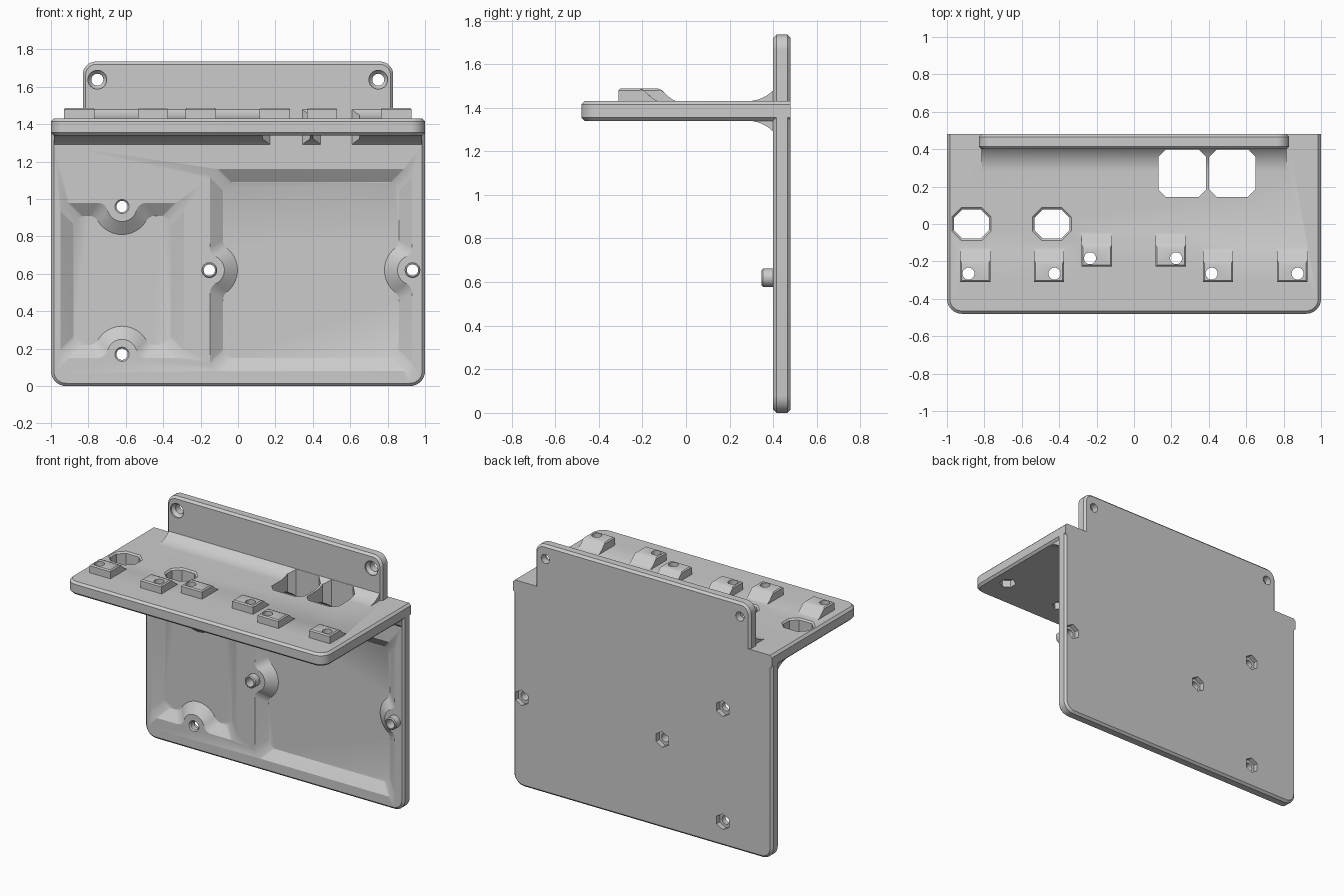
import bpy, bmesh
from math import sin, cos, pi, sqrt, atan2, radians
from mathutils import Vector

if "Cube" in bpy.data.objects:
    bpy.data.objects.remove(bpy.data.objects["Cube"])

PLACE = {'x': lambda a, b, h: (h, a, b),
         'y': lambda a, b, h: (a, h, b),
         'z': lambda a, b, h: (a, b, h)}


def loft(name, axis, rings, chamfer=0, pick=None):
    """Closed solid through 2D outlines [(height, points)], optionally chamfered on picked edges."""
    bm = bmesh.new()
    rows = [[bm.verts.new(PLACE[axis](a, b, h)) for a, b in pts] for h, pts in rings]
    n = len(rows[0])
    for r0, r1 in zip(rows, rows[1:]):
        for i in range(n):
            j = (i + 1) % n
            bm.faces.new((r0[i], r0[j], r1[j], r1[i]))
    caps = [bm.faces.new(rows[0]), bm.faces.new(rows[-1])]
    bmesh.ops.recalc_face_normals(bm, faces=bm.faces)
    if chamfer:
        edges = [e for e in bm.edges if pick(e)] if pick else list({e for f in caps for e in f.edges})
        bmesh.ops.bevel(bm, geom=edges, offset=chamfer, offset_type='OFFSET',
                        segments=1, profile=0.5, affect='EDGES')
    me = bpy.data.meshes.new(name)
    bm.to_mesh(me)
    bm.free()
    ob = bpy.data.objects.new(name, me)
    bpy.context.collection.objects.link(ob)
    return ob


def rounded(corners, seg):
    """Right-angled outline from (a, b, radius) corners; seg=1 gives chamfers."""
    out = []
    for i, (a, b, r) in enumerate(corners):
        p = Vector((a, b))
        if not r:
            out.append((a, b))
            continue
        prev = (Vector(corners[i - 1][:2]) - p).normalized()
        nxt = (Vector(corners[(i + 1) % len(corners)][:2]) - p).normalized()
        c = p + r * (prev + nxt)
        for k in range(seg + 1):
            t = k / seg * pi / 2
            out.append(tuple(c - r * (nxt * cos(t) + prev * sin(t))))
    return out


def octagon(x0, x1, y0, y1, r):
    return rounded([(x0, y0, r), (x1, y0, r), (x1, y1, r), (x0, y1, r)], 1)


def turned(name, axis, a, b, steps, n=32):
    """Stack of circles (height, radius) along an axis; n=6 gives hexagons."""
    return loft(name, axis, [(h, [(a + r * sin(2 * pi * i / n), b + r * cos(2 * pi * i / n))
                                  for i in range(n)]) for h, r in steps])


def pocket_outline(U, V, vb, d, R=0.08, F=0.055, r=0.05):
    """Rounded rectangle inset by d, with a round boss intruding on both v sides."""
    U, V, Rb = U - d, V - d, R + d
    dv = V - F - vb
    du = sqrt((Rb + F) ** 2 - dv ** 2)
    T = atan2(du, -dv)
    q = [(Rb * sin(T * k / 12), vb - Rb * cos(T * k / 12)) for k in range(12)]
    q += [(du - F * sin(T * (1 - k / 8)), V - F + F * cos(T * (1 - k / 8))) for k in range(9)]
    q += [(U - r + r * sin(pi / 2 * k / 6), V - r + r * cos(pi / 2 * k / 6)) for k in range(7)]
    return (q + [(u, -v) for u, v in q[::-1]] + [(-u, -v) for u, v in q[1:]]
            + [(-u, v) for u, v in q[:0:-1]])


def combine(body, parts, operation):
    bpy.context.view_layer.objects.active = body
    for p in parts:
        m = body.modifiers.new(p.name, 'BOOLEAN')
        m.operation, m.solver, m.object = operation, 'EXACT', p
        bpy.ops.object.modifier_apply(modifier=m.name)
        bpy.data.objects.remove(p)


# back plate with upper mounting tab
plate = rounded([(-1, 0, .08), (1, 0, .08), (1, 1.4, 0), (.83, 1.4, 0), (.83, 1.735, .07),
                 (-.83, 1.735, .07), (-.83, 1.4, 0), (-1, 1.4, 0)], 8)
body = loft('wall_bracket', 'y', [(.40, plate), (.48, plate)], .015)

# shelf, chamfered everywhere but the back edge
shelf = rounded([(-1, -.48, .08), (1, -.48, .08), (1, .48, 0), (-1, .48, 0)], 8)
adds = [loft('shelf', 'z', [(1.34, shelf), (1.43, shelf)], .015,
             lambda e: abs(e.verts[0].co.z - e.verts[1].co.z) < .01
             and min(v.co.y for v in e.verts) < .479)]

# curved fillets below and above the shelf
for name, z, s, w in (('lower_fillet', 1.34, -1, .985), ('upper_fillet', 1.43, 1, .815)):
    arc = [(.28 + .17 * sin(t), z + s * .17 * (1 - cos(t)))
           for t in (pi / 4 * k / 10 for k in range(11))]
    prof = arc + [(.44, arc[-1][1]), (.44, z - s * .04), (.28, z - s * .04)]
    adds.append(loft(name, 'x', [(-w, prof), (w, prof)]))

# raised wedge pads: left x, front y, hole x
pads = [(-.93, -.31, -.885), (-.535, -.31, -.425), (-.28, -.228, -.235),
        (.115, -.228, .225), (.368, -.31, .415), (.765, -.31, .875)]
cuts = []
for x, y, hx in pads:
    prof = [(y, 1.40), (y, 1.487), (y + .11, 1.487), (y + .15, 1.449), (y + .167, 1.437),
            (y + .185, 1.428), (y + .185, 1.40)]
    adds.append(loft('pad', 'x', [(x, prof), (x + .162, prof)], .008,
                     lambda e: min(v.co.z for v in e.verts) > 1.48))
    cuts.append(turned('pad_hole', 'z', hx, y + .045, [(1.3, .032), (1.52, .032)]))
    cuts.append(turned('pad_nut', 'z', hx, y + .045, [(1.3, .056), (1.39, .056)], 6))

# tapered front pockets
D = .05
for name, cx, cz, dims, swap in (('small_pocket', -.62, .565, (.33, .415, .395), False),
                                 ('large_pocket', .39, .62, (.54, .54, .543), True)):
    rings = []
    for y, d in ((.37, 0), (.40, 0), (.40 + D, .07)):
        pts = pocket_outline(*dims, d)
        rings.append((y, [(cx + v, cz + u) if swap else (cx + u, cz + v) for u, v in pts]))
    cuts.append(loft(name, 'y', rings))

# board mounting holes with hex nut recesses; large pocket gets standoffs
posts = [(-.153, .62), (.933, .62)]
bosses = [(-.62, .96), (-.62, .17)]
standoffs = [turned('standoff', 'y', x, z, [(.347, .036), (.353, .042), (.44, .042)])
             for x, z in posts]
late = []
for x, z in posts + bosses:
    late.append(turned('hole', 'y', x, z, [(.3, .03), (.52, .03)]))
    late.append(turned('nut_recess', 'y', x, z, [(.445, .055), (.52, .055)], 6))
for x, z in bosses:
    late.append(turned('hole_chamfer', 'y', x, z, [(.39, .048), (.41, .028)]))

# countersunk tab screw holes
for x in (-.752, .75):
    late.append(turned('tab_screw', 'y', x, 1.638,
                       [(.35, .05), (.41, .05), (.43, .032), (.52, .032)]))

# cable openings in the shelf
for x in (-.963, -.533):
    late.append(loft('round_opening', 'z', [
        (1.25, octagon(x, x + .188, -.078, .078, .045)),
        (1.42, octagon(x, x + .188, -.078, .078, .045)),
        (1.45, octagon(x - .03, x + .218, -.108, .108, .06))]))
for x0, x1 in ((.13, .386), (.402, .65)):
    o = octagon(x0, x1, .145, .399, .04)
    late.append(loft('square_opening', 'z', [(1.2, o), (1.6, o)]))

combine(body, adds, 'UNION')
combine(body, cuts, 'DIFFERENCE')
combine(body, standoffs, 'UNION')
combine(body, late, 'DIFFERENCE')

body.select_set(True)
bpy.context.view_layer.objects.active = body
bpy.ops.object.shade_smooth_by_angle(angle=radians(30))
